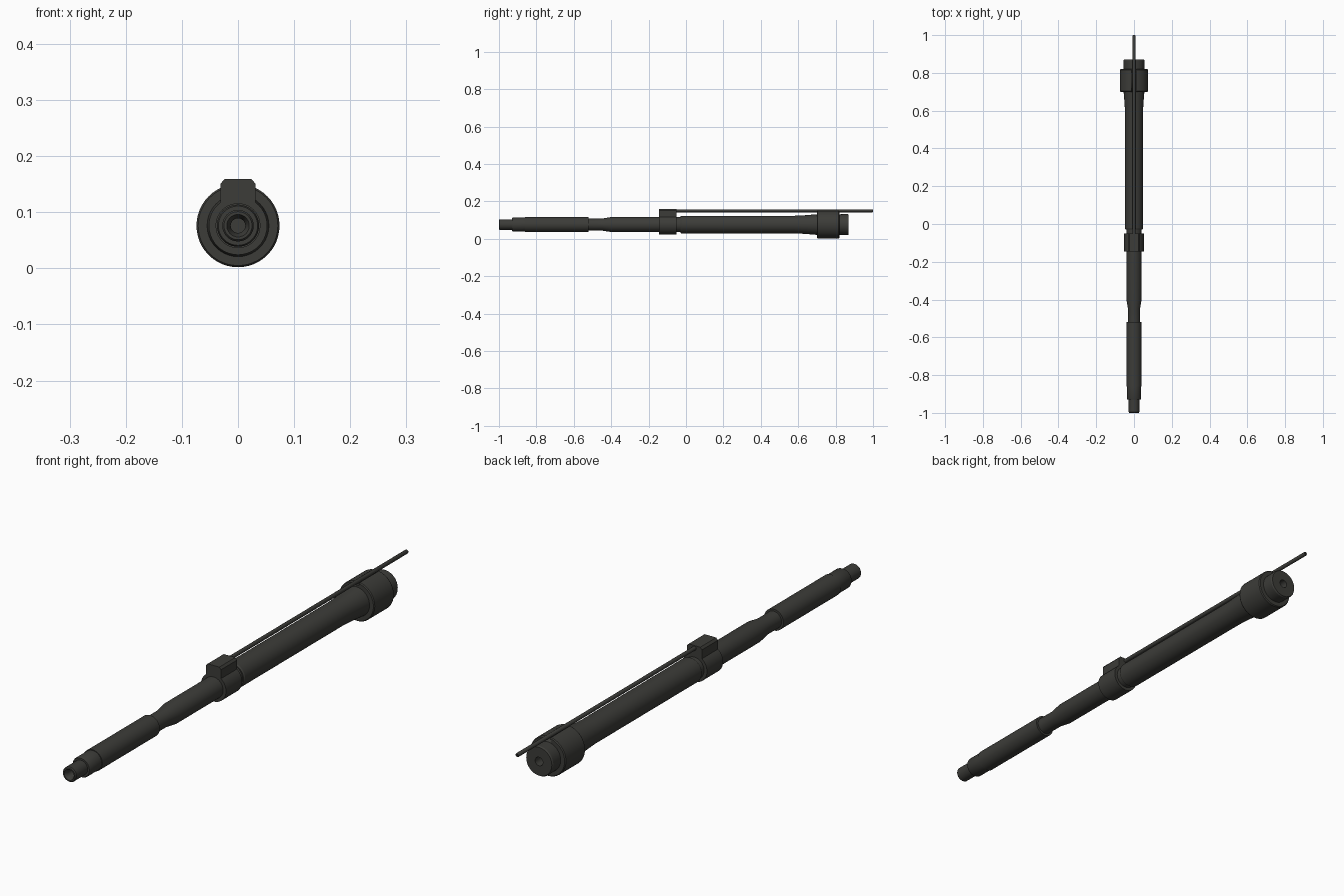
import bpy, bmesh, math

if "Cube" in bpy.data.objects:
    bpy.data.objects.remove(bpy.data.objects["Cube"])

AXIS_Z = 0.076


def make_object(name, bm, smooth=True):
    bmesh.ops.remove_doubles(bm, verts=bm.verts, dist=1e-5)
    bmesh.ops.recalc_face_normals(bm, faces=bm.faces)
    me = bpy.data.meshes.new(name)
    bm.to_mesh(me)
    bm.free()
    ob = bpy.data.objects.new(name, me)
    bpy.context.collection.objects.link(ob)
    me.materials.append(dark)
    if smooth:
        bpy.ops.object.select_all(action='DESELECT')
        ob.select_set(True)
        bpy.context.view_layer.objects.active = ob
        bpy.ops.object.shade_smooth_by_angle(angle=math.radians(30))
    return ob


def lathe(name, profile, sides=40, z=AXIS_Z):
    """Closed (y, radius) profile turned around the y direction."""
    bm = bmesh.new()
    rings = []
    for y, r in profile:
        rings.append([bm.verts.new((r * math.sin(2 * math.pi * i / sides), y,
                                    z + r * math.cos(2 * math.pi * i / sides)))
                      for i in range(sides)])
    for a, b in zip(rings, rings[1:] + rings[:1]):
        for i in range(sides):
            j = (i + 1) % sides
            bm.faces.new((a[i], a[j], b[j], b[i]))
    return make_object(name, bm)


def extrude_outline(name, outline, y0, y1):
    """(x, z) outline extruded along y."""
    bm = bmesh.new()
    face = bm.faces.new([bm.verts.new((x, y0, z)) for x, z in outline])
    new = bmesh.ops.extrude_face_region(bm, geom=[face])['geom']
    bmesh.ops.translate(bm, vec=(0, y1 - y0, 0),
                        verts=[v for v in new if isinstance(v, bmesh.types.BMVert)])
    return make_object(name, bm)


dark = bpy.data.materials.new("dark_metal")
dark.diffuse_color = (0.045, 0.045, 0.04, 1)
dark.use_nodes = True
dark.node_tree.nodes["Principled BSDF"].inputs["Base Color"].default_value = dark.diffuse_color

# Stepped tube with a hollow centre
lathe("main_tube", [
    (-0.985, 0.013), (-1.0, 0.020), (-1.0, 0.025), (-0.996, 0.028), (-0.93, 0.028),
    (-0.93, 0.035), (-0.925, 0.0375), (-0.86, 0.0375), (-0.86, 0.040), (-0.52, 0.040),
    (-0.52, 0.032), (-0.45, 0.032), (-0.40, 0.040), (-0.03, 0.040),
    (-0.03, 0.044), (-0.025, 0.047), (0.58, 0.047), (0.64, 0.050), (0.71, 0.056),
    (0.71, 0.013)])

# Rear sleeve
lathe("rear_sleeve", [
    (0.69, 0.016), (0.69, 0.052), (0.865, 0.056), (0.87, 0.053), (0.87, 0.016)])

# Rear collar with a groove at the top for the thin rod
collar = lathe("rear_collar", [
    (0.70, 0.045), (0.70, 0.071), (0.704, 0.074), (0.816, 0.074), (0.82, 0.071), (0.82, 0.045)], 48)
groove = extrude_outline("groove_cutter", [(-0.012, 0.138), (0.012, 0.138), (0.012, 0.2), (-0.012, 0.2)],
                         0.6, 0.9)
groove.hide_render = True
groove.hide_viewport = True
cut = collar.modifiers.new("groove", 'BOOLEAN')
cut.object = groove
cut.solver = 'EXACT'

# Clamp block: round body with a chamfered top, one outline
R, half = 0.052, 0.031
a0 = math.asin(half / R)
arc = [a0 + (2 * math.pi - 2 * a0) * i / 32 for i in range(33)]
outline = [(R * math.sin(a), AXIS_Z + R * math.cos(a)) for a in arc]
outline += [(-half, 0.151), (-half + 0.007, 0.159), (half - 0.007, 0.159), (half, 0.151)]
extrude_outline("clamp_block", outline, -0.145, -0.05)

# Thin rod along the top
lathe("top_rod", [(-0.06, 0.003), (-0.06, 0.0075), (0.996, 0.0075), (1.0, 0.006), (1.0, 0.003)], 16, 0.149)
